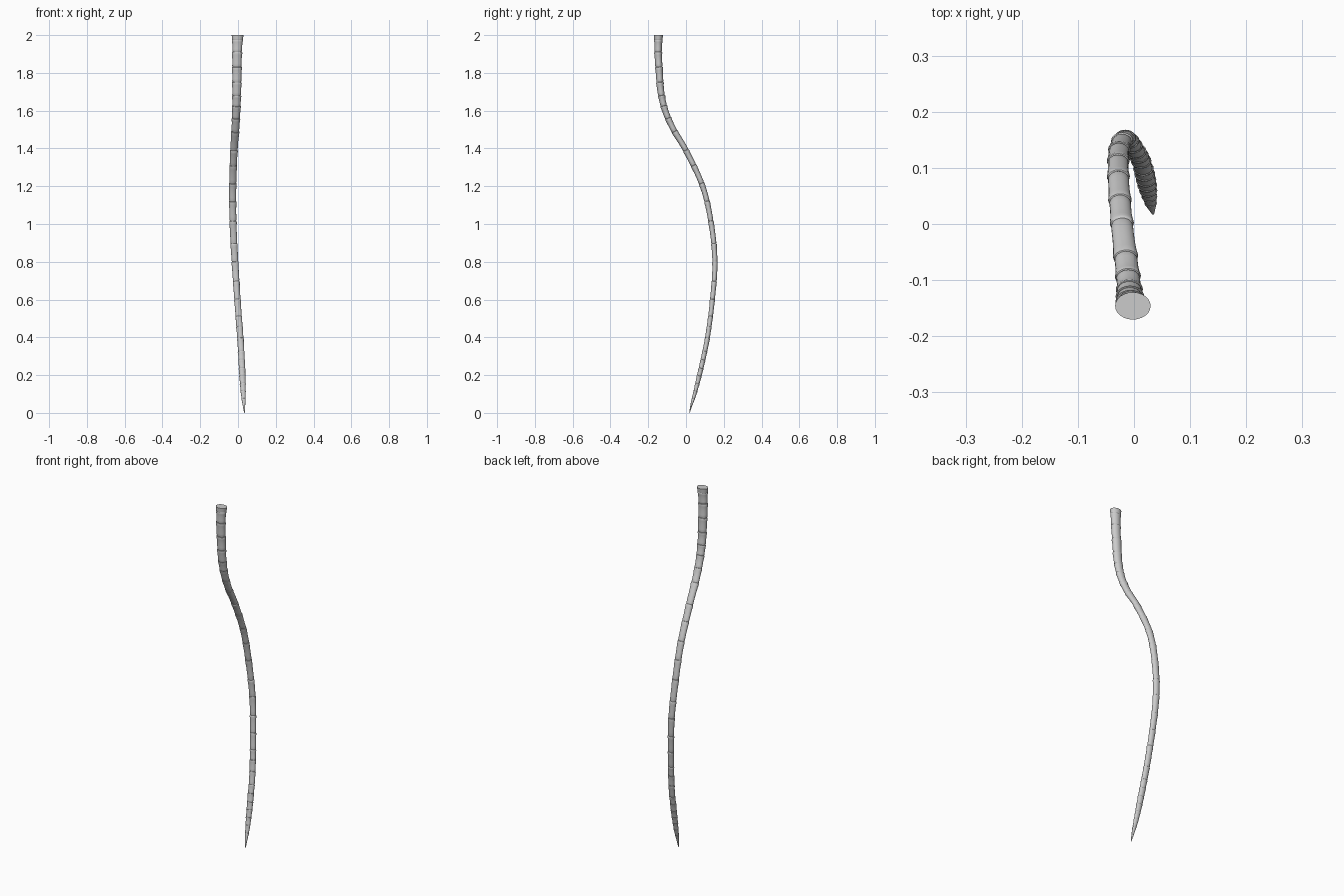
import bpy, bmesh, math
from mathutils import Vector

if "Cube" in bpy.data.objects:
    bpy.data.objects.remove(bpy.data.objects["Cube"])

# Centre line and half width: z, x, y, radius (wide direction)
PATH = [
    (0.00, 0.034, 0.018, 0.002), (0.05, 0.031, 0.031, 0.008),
    (0.10, 0.028, 0.046, 0.0125), (0.20, 0.023, 0.071, 0.0165),
    (0.30, 0.018, 0.094, 0.017), (0.40, 0.012, 0.114, 0.017),
    (0.60, -0.003, 0.140, 0.017), (0.80, -0.016, 0.153, 0.018),
    (1.00, -0.026, 0.134, 0.0185), (1.20, -0.028, 0.088, 0.019),
    (1.40, -0.021, -0.006, 0.020), (1.50, -0.014, -0.066, 0.021),
    (1.60, -0.009, -0.110, 0.022), (1.70, -0.007, -0.133, 0.024),
    (1.80, -0.006, -0.141, 0.025), (1.90, -0.005, -0.147, 0.026),
    (2.00, -0.002, -0.146, 0.028),
]
# Heights of the joints between segments
JOINTS = [2.0, 1.975, 1.91, 1.83, 1.75, 1.68, 1.625, 1.56, 1.49, 1.39, 1.31,
          1.215, 1.12, 1.015, 0.895, 0.80, 0.695, 0.60, 0.51, 0.455, 0.395,
          0.325, 0.28, 0.235, 0.195, 0.155, 0.115, 0.075, 0.0]
# One segment: fraction from its top, radius factor (flared upper rim)
SEGMENT = [(0.0, 1.02), (0.06, 1.08), (0.18, 1.02), (0.45, 0.97),
           (0.75, 0.97), (0.93, 0.98), (0.985, 0.90)]
SIDES = 24
DEPTH = 0.77


def slope(i, k):
    a, b = PATH[max(i - 1, 0)], PATH[min(i + 1, len(PATH) - 1)]
    return (b[k] - a[k]) / (b[0] - a[0])


def sample(z):
    """Smooth centre, direction and radius at height z."""
    i = max(j for j in range(len(PATH) - 1) if PATH[j][0] <= z + 1e-9)
    h = PATH[i + 1][0] - PATH[i][0]
    t = (z - PATH[i][0]) / h
    val, der = [], []
    for k in (1, 2, 3):
        p, q = PATH[i][k], PATH[i + 1][k]
        m, n = slope(i, k) * h, slope(i + 1, k) * h
        c2, c3 = 3 * (q - p) - 2 * m - n, 2 * (p - q) + m + n
        val.append(p + m * t + c2 * t * t + c3 * t ** 3)
        der.append((m + 2 * c2 * t + 3 * c3 * t * t) / h)
    return Vector((val[0], val[1], z)), Vector((der[0], der[1], 1)).normalized(), val[2]


def ring(bm, z, factor):
    centre, direction, r = sample(z)
    if z > 1.93:                       # level cut at the root, level rings below it
        direction = Vector((0, 0, 1))
    wide = (Vector((1, 0, 0)) - direction * direction.x).normalized()
    deep = direction.cross(wide)
    r = max(r, 0.0015) * factor
    return [bm.verts.new(centre + wide * (r * math.cos(a)) + deep * (r * DEPTH * math.sin(a)))
            for a in (2 * math.pi * i / SIDES for i in range(SIDES))]


# Segmented tapering tail
bm = bmesh.new()
rings = []
for top, bottom in zip(JOINTS, JOINTS[1:]):
    for f, factor in SEGMENT:
        if top == 2.0:
            factor = 1.13 - 0.1 * f
        rings.append(ring(bm, top + (bottom - top) * f, factor))
for a, b in zip(rings, rings[1:]):
    for i in range(SIDES):
        j = (i + 1) % SIDES
        bm.faces.new((a[i], b[i], b[j], a[j]))

# Root cap and pointed tip
bm.faces.new(rings[0])
tip = bm.verts.new((PATH[0][1], PATH[0][2], 0))
for i in range(SIDES):
    bm.faces.new((rings[-1][i], tip, rings[-1][(i + 1) % SIDES]))
bmesh.ops.recalc_face_normals(bm, faces=bm.faces)
mesh = bpy.data.meshes.new("segmented_tail")
bm.to_mesh(mesh)
bm.free()
tail = bpy.data.objects.new("segmented_tail", mesh)
bpy.context.collection.objects.link(tail)
bpy.context.view_layer.objects.active = tail
tail.select_set(True)
bpy.ops.object.shade_smooth_by_angle(angle=math.radians(40))
